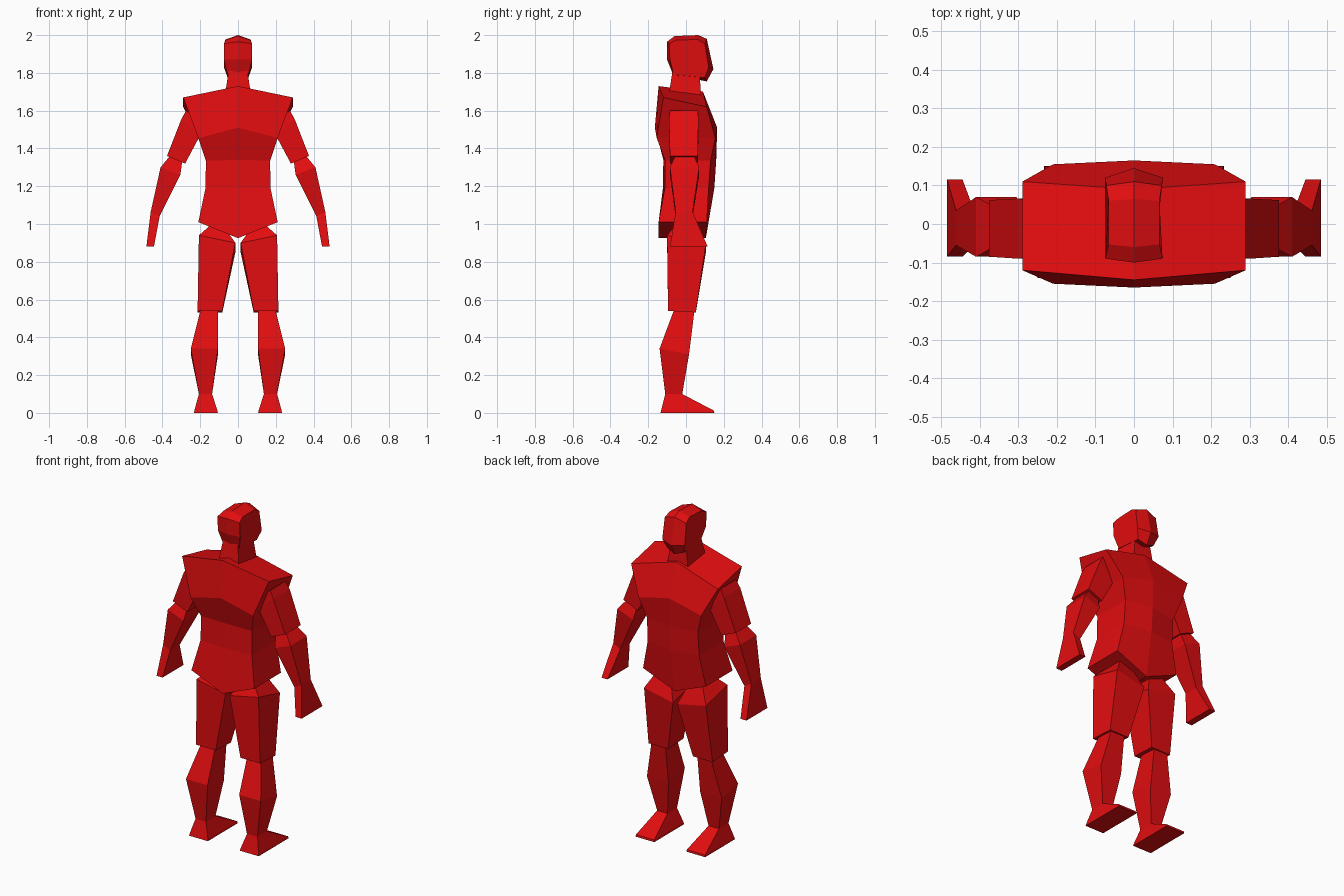
import bpy, bmesh

red = bpy.data.materials.new("red")
red.diffuse_color = (0.76, 0.004, 0.005, 1)


def loft(name, rings, closed=True, cap_first=True, cap_last=True):
    """Skin matching rings on the +x side, then mirror across x = 0."""
    bm = bmesh.new()
    vs = [[bm.verts.new(p) for p in r] for r in rings]
    n = len(rings[0])
    for a, b in zip(vs, vs[1:]):
        for i in range(n if closed else n - 1):
            j = (i + 1) % n
            bm.faces.new((a[i], a[j], b[j], b[i]))
    if cap_first:
        bm.faces.new(vs[0])
    if cap_last:
        bm.faces.new(vs[-1])
    # mirror explicitly so the joined body has consistent normals
    geo = bm.verts[:] + bm.faces[:] + bm.edges[:]
    dup = bmesh.ops.duplicate(bm, geom=geo)["geom"]
    for v in dup:
        if isinstance(v, bmesh.types.BMVert):
            v.co.x = -v.co.x
    bmesh.ops.remove_doubles(bm, verts=bm.verts[:], dist=0.0005)
    bmesh.ops.recalc_face_normals(bm, faces=bm.faces[:])
    me = bpy.data.meshes.new(name)
    bm.to_mesh(me)
    bm.free()
    me.materials.append(red)
    ob = bpy.data.objects.new(name, me)
    bpy.context.collection.objects.link(ob)
    return ob


def section(xi, zi, xo, zo, yb, yf, tilt=0.0):
    """Four-sided limb section: inner/outer x and z, two y limits."""
    return [(xi, yb, zi), (xo, yb, zo), (xo, yf, zo + tilt), (xi, yf, zi + tilt)]


def body(x, zc, zs, ycb, ysb, ycf, ysf, drop=0.0, sdrop=0.0):
    """Half torso section from the centre line round to the centre line."""
    return [(0, ycb, zc), (x, ysb, zs), (x, ysf, zs - sdrop), (0, ycf, zc - drop)]


# torso
loft("torso", [
    body(0.29, 1.73, 1.67, -0.145, -0.12, 0.09, 0.11, 0.03, 0.05),
    body(0.21, 1.51, 1.455, -0.165, -0.155, 0.165, 0.155),
    body(0.17, 1.34, 1.335, -0.12, -0.11, 0.16, 0.13),
    body(0.172, 1.19, 1.19, -0.122, -0.112, 0.15, 0.12),
    body(0.21, 0.925, 1.01, -0.145, -0.145, 0.105, 0.11),
], closed=False)

# neck
loft("neck", [
    [(0, -0.09, 1.69), (0.068, -0.09, 1.69), (0.068, 0.08, 1.68), (0, 0.08, 1.68)],
    [(0, -0.07, 1.82), (0.048, -0.07, 1.82), (0.048, 0.07, 1.82), (0, 0.07, 1.82)],
], closed=False)

# head: centre profile joined to a smaller side profile
centre = [(-0.06, 1.995), (0.065, 2.0), (0.11, 1.98), (0.145, 1.82),
          (0.11, 1.755), (-0.07, 1.795), (-0.1, 1.87), (-0.1, 1.965)]
side = [(0.066, -0.053, 1.973), (0.066, 0.06, 1.977), (0.072, 0.10, 1.955),
        (0.075, 0.12, 1.83), (0.055, 0.10, 1.775), (0.055, -0.065, 1.79),
        (0.075, -0.085, 1.87), (0.074, -0.09, 1.955)]
loft("head", [[(0, y, z) for y, z in centre], side], cap_first=False)

# upper arms
loft("upper_arms", [
    section(0.225, 1.565, 0.275, 1.60, -0.085, 0.062),
    section(0.20, 1.47, 0.30, 1.555, -0.09, 0.066),
    section(0.28, 1.32, 0.376, 1.36, -0.085, 0.062),
])

# forearms with flared hands
loft("forearms", [
    section(0.295, 1.335, 0.365, 1.355, -0.06, 0.045),
    section(0.305, 1.26, 0.41, 1.30, -0.085, 0.07),
    section(0.415, 1.04, 0.462, 1.065, -0.055, 0.035),
    section(0.445, 0.88, 0.485, 0.88, -0.085, 0.115),
])

# thighs
loft("thighs", [
    section(0.06, 0.965, 0.15, 0.99, -0.06, 0.06),
    section(0.014, 0.90, 0.207, 0.94, -0.10, 0.105, -0.05),
    section(0.083, 0.54, 0.214, 0.54, -0.095, 0.052, -0.008),
])

# lower legs
loft("lower_legs", [
    section(0.107, 0.56, 0.195, 0.56, -0.058, 0.047),
    section(0.106, 0.34, 0.25, 0.34, -0.14, 0.016, -0.03),
    section(0.137, 0.10, 0.207, 0.10, -0.11, -0.02),
])

# feet: wedge from ankle to toe
loft("feet", [
    section(0.137, 0.10, 0.207, 0.10, -0.11, -0.02),
    section(0.109, 0.012, 0.231, 0.012, -0.132, 0.148),
    section(0.107, 0.0, 0.233, 0.0, -0.135, 0.15),
])
